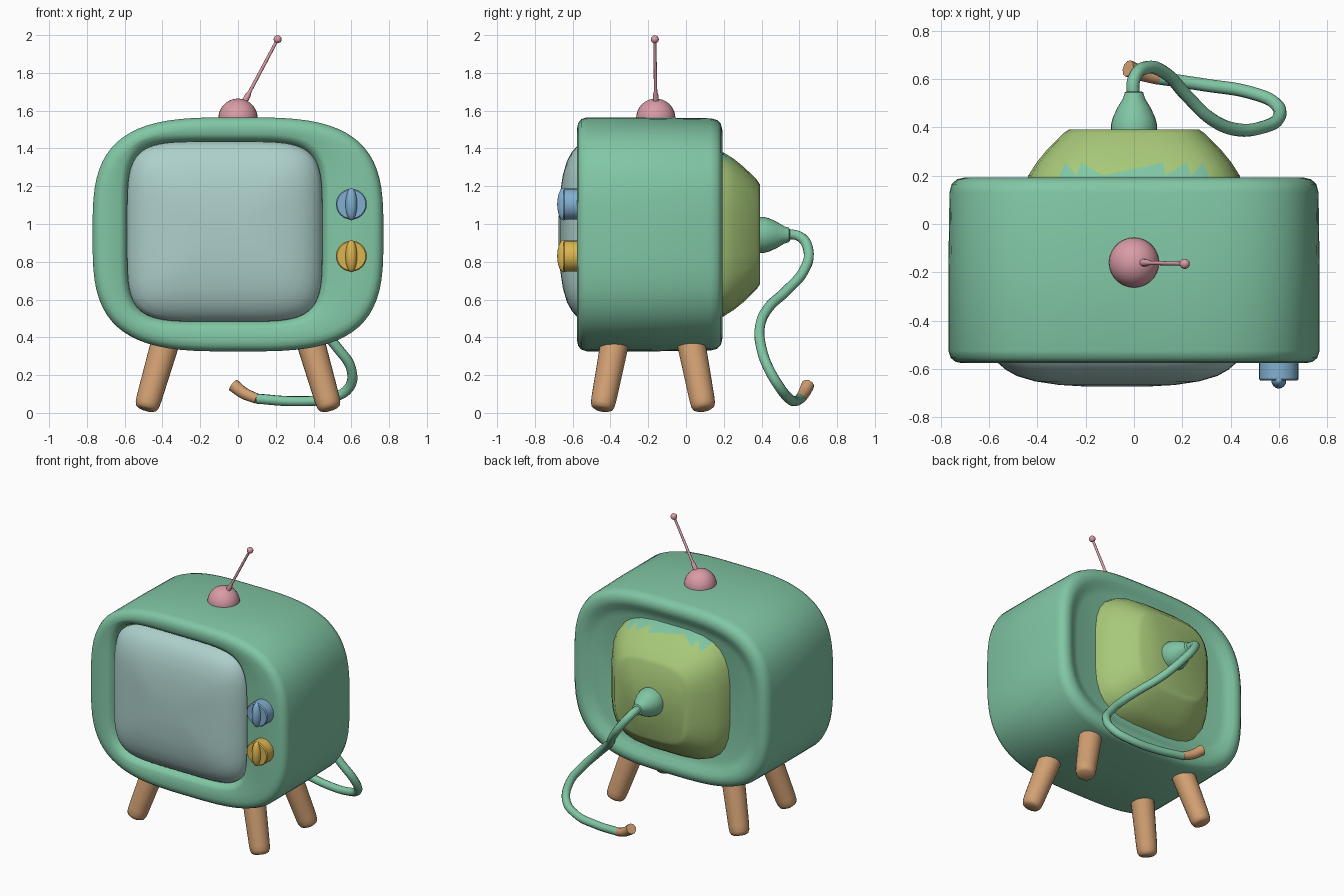
import bpy, bmesh, math
from mathutils import Vector

cube = bpy.data.objects.get("Cube")
if cube:
    bpy.data.objects.remove(cube)


def material(name, color):
    m = bpy.data.materials.new(name)
    m.use_nodes = True
    m.diffuse_color = (*color, 1)
    m.node_tree.nodes["Principled BSDF"].inputs["Base Color"].default_value = (*color, 1)
    return m


GREEN = material("mint green", (.22, .57, .375))
OLIVE = material("olive green", (.39, .58, .19))
GLASS = material("pale screen", (.42, .63, .60))
PINK = material("dusty pink", (.70, .33, .38))
WOOD = material("tan wood", (.64, .35, .17))
BLUE = material("soft blue", (.22, .43, .64))
YELLOW = material("mustard", (.71, .46, .08))


def finish(name, bm, mats, angle=40):
    bmesh.ops.recalc_face_normals(bm, faces=bm.faces)
    me = bpy.data.meshes.new(name)
    bm.to_mesh(me)
    bm.free()
    ob = bpy.data.objects.new(name, me)
    bpy.context.collection.objects.link(ob)
    for m in mats:
        me.materials.append(m)
    bpy.ops.object.select_all(action='DESELECT')
    ob.select_set(True)
    bpy.context.view_layer.objects.active = ob
    bpy.ops.object.shade_smooth_by_angle(angle=math.radians(angle))
    return ob


def bridge(bm, rings):
    for a, b in zip(rings, rings[1:]):
        for i in range(len(a)):
            j = (i + 1) % len(a)
            bm.faces.new((a[i], a[j], b[j], b[i]))
    bm.faces.new(rings[0])
    bm.faces.new(rings[-1])


def loft(sections, center, size, power, count):
    """Rounded-rectangle rings along y; each section is (y, inset)."""
    bm = bmesh.new()
    bridge(bm, [squircle(bm, y, center, (size[0] - d, size[1] - d), power, count)
                for y, d in sections])
    return bm


def squircle(bm, y, center, size, power, count):
    ring = []
    for i in range(count):
        t = math.tau * (i + .5) / count
        c, s = math.cos(t), math.sin(t)
        x = math.copysign(abs(c) ** (2 / power), c) * size[0]
        z = math.copysign(abs(s) ** (2 / power), s) * size[1]
        ring.append(bm.verts.new((center[0] + x, y, center[1] + z)))
    return ring


def lathe(name, profile, start, direction, mat, sides=24, angle=40):
    """Spin (radius, distance) pairs around an axis."""
    bm = bmesh.new()
    turn = Vector(direction).to_track_quat('Z', 'Y')
    rings = []
    for r, h in profile:
        rings.append([bm.verts.new(Vector(start) + turn @ Vector(
            (r * math.cos(math.tau * i / sides), r * math.sin(math.tau * i / sides), h)))
            for i in range(sides)])
    bridge(bm, rings)
    return finish(name, bm, [mat], angle)


def ball(name, center, radius, mat):
    bm = bmesh.new()
    bmesh.ops.create_uvsphere(bm, u_segments=28, v_segments=18, radius=radius)
    bmesh.ops.translate(bm, verts=bm.verts, vec=center)
    return finish(name, bm, [mat])


# Cabinet: rounded shell with a sunken back and a lipped screen opening
BODY, BODY_SIZE = (0, .945), (.77, .62)
OPEN, OPEN_SIZE = (-.07, .96), (.52, .48)
bm = bmesh.new()
rings = [squircle(bm, y, OPEN, (OPEN_SIZE[0] + d, OPEN_SIZE[1] + d), 5, 72)
         for y, d in ((-.49, -.02), (-.53, 0), (-.56, .012), (-.573, .035))]
rings += [squircle(bm, y, BODY, (BODY_SIZE[0] - d, BODY_SIZE[1] - d), 3.3, 72)
          for y, d in ((-.576, .055), (-.571, .03), (-.555, .01), (-.525, 0), (-.2, 0),
                       (.13, .005), (.165, .014), (.185, .035), (.192, .065),
                       (.185, .095), (.165, .125), (.15, .17))]
bridge(bm, rings)
finish("cabinet", bm, [GREEN])

# Bulging screen
bm = loft([(-.48, 0), (-.54, .004), (-.575, .025), (-.605, .06), (-.63, .105),
           (-.652, .18), (-.667, .28), (-.674, .4)], OPEN, OPEN_SIZE, 5, 72)
finish("screen", bm, [GLASS], 60)

# Rear tube housing, with ragged green teeth along its upper edge
bm = loft([(.1, -.01), (.2, .01), (.255, .045), (.31, .09), (.375, .155), (.392, .18)],
          (0, .945), (.45, .445), 3.6, 28)
bmesh.ops.triangulate(bm, faces=[f for f in bm.faces if len(f.verts) == 4])
for f in bm.faces:
    ys = sorted(v.co.y for v in f.verts)
    top = all(v.co.z > 1.28 and abs(v.co.x) < .34 for v in f.verts)
    if top and (ys[-1] < .21 or (ys[1] < .21 and ys[-1] < .26)):
        f.material_index = 1
finish("rear_housing", bm, [OLIVE, GREEN], 35)

# Splayed legs with rounded feet
for side, sx in (("right", -1), ("left", 1)):
    for end, foot_y, top_y in (("front", -.445, -.36), ("back", .095, .01)):
        foot = Vector((sx * .487, foot_y, .02))
        axis = Vector((sx * .36, top_y, .46)) - foot
        n = axis.length
        lathe(f"{end}_{side}_leg", [(.04, -.003), (.056, .006), (.064, .025), (.067, .06),
                                    (.078, n)], foot, axis, WOOD)

# Control knobs with a grip ridge
for name, z, mat in (("upper_knob", 1.105, BLUE), ("lower_knob", .83, YELLOW)):
    lathe(name, [(.082, 0), (.082, .09), (.076, .097)], (.6, -.552, z), (0, -1, 0), mat)
    bm = bmesh.new()
    bmesh.ops.create_uvsphere(bm, u_segments=16, v_segments=12, radius=1)
    for v in bm.verts:
        v.co = Vector((.6 + v.co.x * .031, -.648 + v.co.y * .034, z + v.co.z * .086))
    finish(name + "_grip", bm, [mat])

# Antenna
ball("antenna_base", (0, -.16, 1.56), .104, PINK)
root, tip = Vector((.025, -.16, 1.63)), Vector((.21, -.165, 1.978))
n = (tip - root).length
lathe("antenna_rod", [(.016, 0), (.015, .06), (.009, .08), (.008, n)], root, tip - root, PINK, 12)
ball("antenna_tip", tip, .021, PINK)

# Cord socket on the back
lathe("cord_socket", [(.096, 0), (.096, .03), (.088, .06), (.07, .1), (.046, .14), (.038, .165),
                      (.03, .17)], (0, .38, .942), (0, 1, 0), GREEN)


def cable(name, points, radius, mat, swell=1):
    cu = bpy.data.curves.new(name, 'CURVE')
    cu.dimensions = '3D'
    cu.bevel_depth = radius
    cu.bevel_resolution = 3
    cu.resolution_u = 6
    cu.use_fill_caps = True
    sp = cu.splines.new('BEZIER')
    sp.bezier_points.add(len(points) - 1)
    for i, (p, co) in enumerate(zip(sp.bezier_points, points)):
        p.co = co
        p.handle_left_type = p.handle_right_type = 'AUTO'
        p.radius = 1 + (swell - 1) * i / (len(points) - 1)
    cu.materials.append(mat)
    ob = bpy.data.objects.new(name, cu)
    bpy.context.collection.objects.link(ob)


# Trailing tail cord and its tan end
path = [(0, .5, .942), (.0, .6, .935), (.05, .648, .86), (.13, .625, .755), (.22, .53, .645),
        (.32, .435, .555), (.42, .392, .46), (.53, .4, .34), (.6, .44, .23), (.585, .5, .13),
        (.48, .545, .077), (.3, .575, .062), (.1, .605, .075)]
cable("cord", path, .027, GREEN)
cable("cord_end", [path[-1], (.03, .625, .105), (-.025, .645, .147)], .028, WOOD, 1.25)
